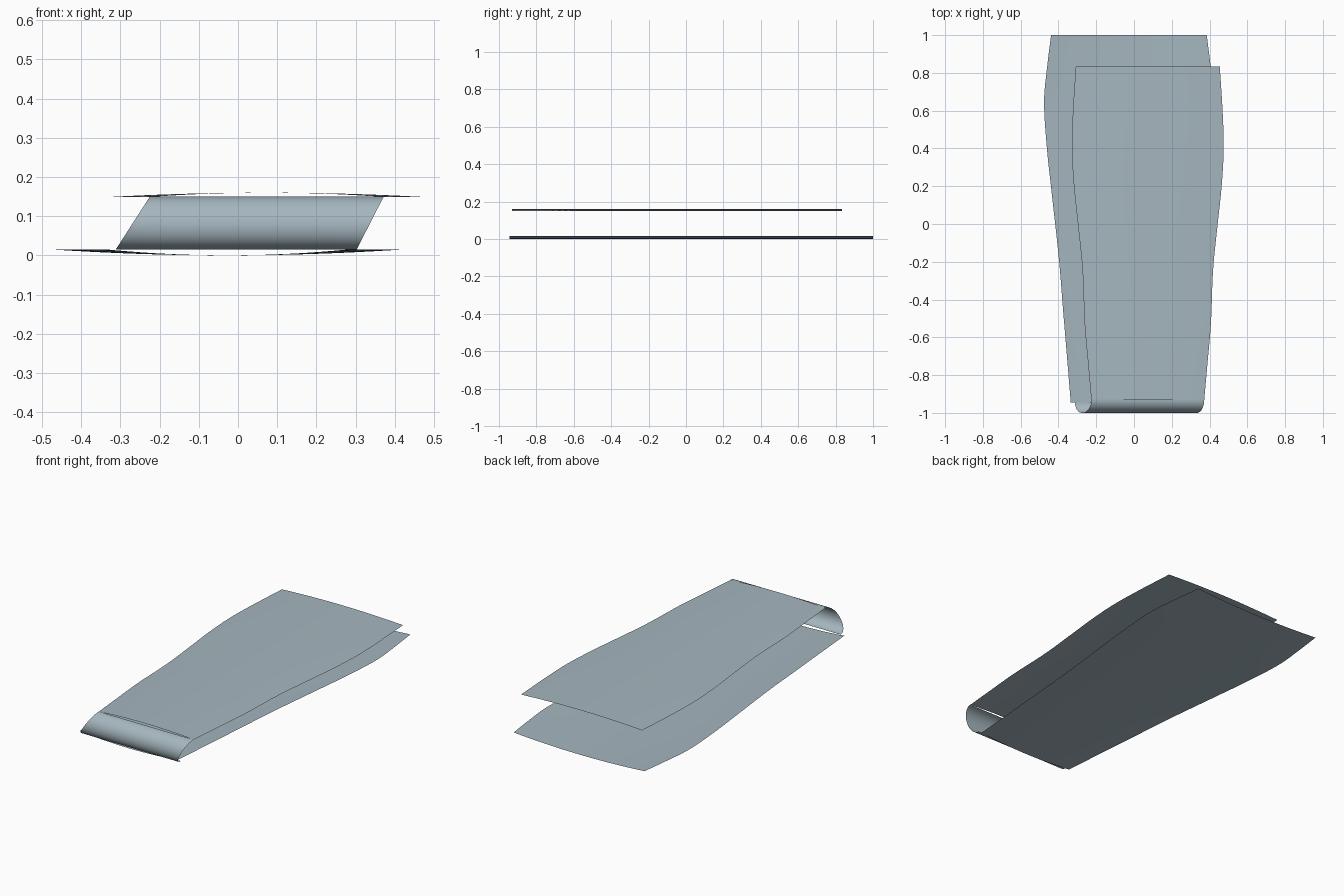
import bpy, math

if "Cube" in bpy.data.objects:
    bpy.data.objects.remove(bpy.data.objects["Cube"])

mat = bpy.data.materials.new("blue grey")
mat.diffuse_color = (0.38, 0.47, 0.52, 1)
mat.use_nodes = True
mat.node_tree.nodes["Principled BSDF"].inputs["Base Color"].default_value = mat.diffuse_color


def grid(name, rows):
    """Smooth surface through equal-length rows of points."""
    n = len(rows[0])
    faces = [(j*n+i, j*n+i+1, (j+1)*n+i+1, (j+1)*n+i)
             for j in range(len(rows)-1) for i in range(n-1)]
    me = bpy.data.meshes.new(name)
    me.from_pydata([p for r in rows for p in r], [], faces)
    me.materials.append(mat)
    me.polygons.foreach_set("use_smooth", [True]*len(faces))
    ob = bpy.data.objects.new(name, me)
    bpy.context.collection.objects.link(ob)
    return ob


def smooth(pts, steps=6):
    """Smooth curve through (y, half width) points."""
    out = []
    m = [(pts[min(i+1, len(pts)-1)][1]-pts[max(i-1, 0)][1]) /
         (pts[min(i+1, len(pts)-1)][0]-pts[max(i-1, 0)][0]) for i in range(len(pts))]
    for i in range(len(pts)-1):
        (y0, w0), (y1, w1) = pts[i], pts[i+1]
        d = y1-y0
        for s in range(steps):
            t = s/steps
            out.append((y0+d*t, (2*t**3-3*t*t+1)*w0 + (t**3-2*t*t+t)*d*m[i]
                        + (3*t*t-2*t**3)*w1 + (t**3-t*t)*d*m[i+1]))
    return out + [pts[-1]]


def sheet(name, cx, outline, z_mid, z_edge, n=24):
    """Slightly bowed sheet with a wavy outline."""
    us = [2*i/n-1 for i in range(n+1)]
    return grid(name, [[(cx+u*w, y, z_mid+(z_edge-z_mid)*u*u) for u in us]
                       for y, w in smooth(outline)])


# Lower and upper panels
sheet("lower_panel", -0.027,
      [(-0.945, .308), (-.7, .328), (-.45, .349), (-.19, .370), (.185, .411),
       (.4, .434), (.65, .449), (.84, .432), (1, .412)], 0.0, 0.015)
sheet("upper_panel", 0.073,
      [(-0.93, .299), (-.75, .315), (-.53, .334), (-.24, .346), (0, .370),
       (.2, .391), (.4, .402), (.6, .396), (.835, .381)], 0.16, 0.149)

# Rounded strip joining the two panels at the front
rows = []
for k in range(25):
    t = k/24
    a = math.pi*t
    z = 0.0825-0.0675*math.cos(a)
    f = (z-0.015)/0.135
    y = -0.945+0.015*f-0.0625*math.sin(a)
    x0, x1 = -0.312+0.087*f, 0.303+0.069*f
    rows.append([(x0+(x1-x0)*i/8, y, z) for i in range(9)][::-1])
grid("front_fold", rows)
